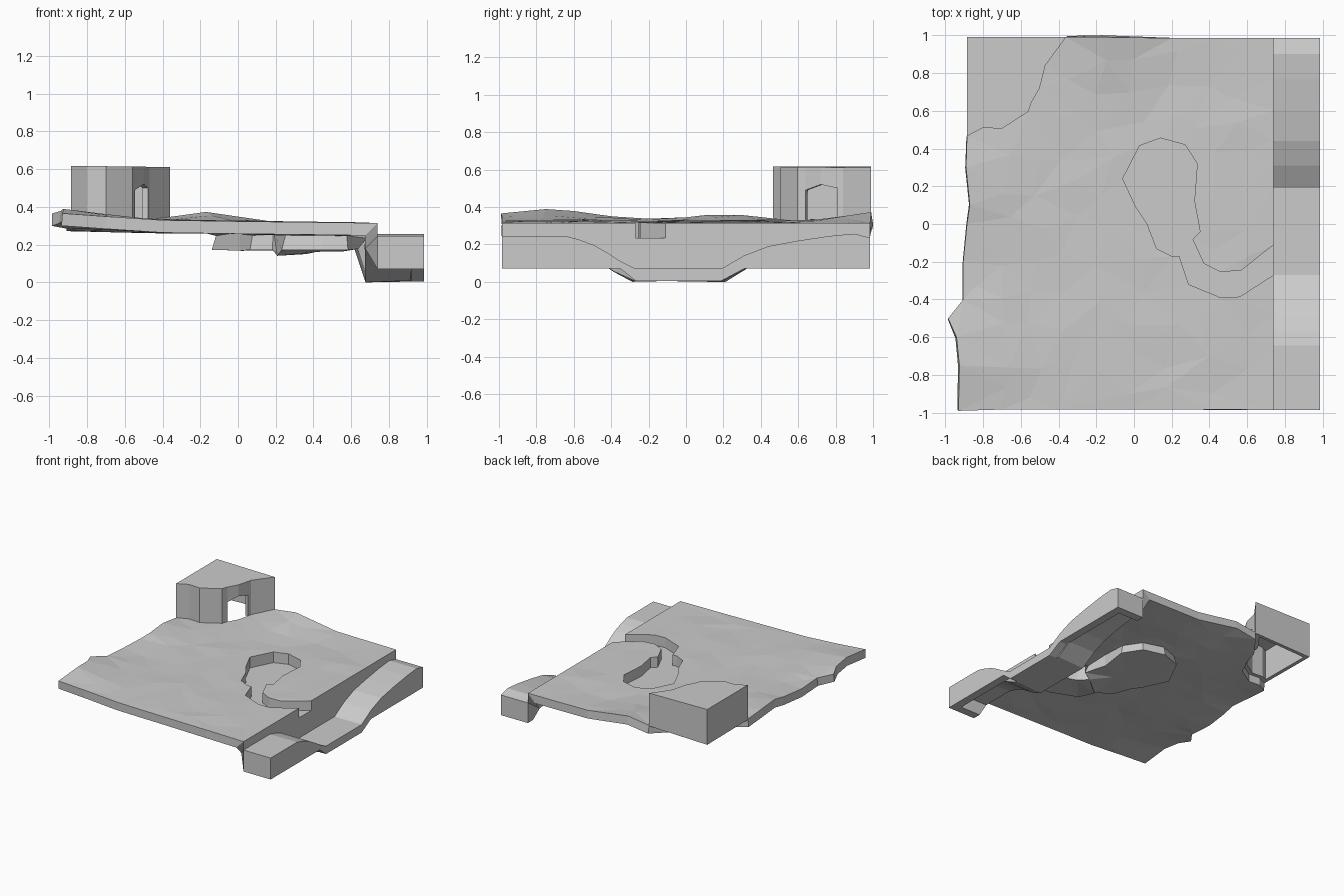
import bpy, bmesh, math, random
from mathutils import Vector
from mathutils.geometry import delaunay_2d_cdt

if "Cube" in bpy.data.objects:
    bpy.data.objects.remove(bpy.data.objects["Cube"])

random.seed(4)
EDGE_X, RIVER_X, FLOOR_Z, RIM_Z = 0.74, 0.985, 0.235, 0.07


# Ground height: gentle slope with a few soft mounds (x, y, height, radius)
MOUNDS = [(-0.95, -0.75, 0.055, 0.32), (-0.9, 0.2, 0.03, 0.2), (-0.17, 1.0, 0.048, 0.2),
          (-0.3, -0.6, 0.008, 0.15), (0.25, 0.75, -0.012, 0.2)]


def height(x, y):
    z = 0.323 - 0.012 * x
    for mx, my, h, r in MOUNDS:
        z += h * math.exp(-((x - mx) ** 2 + (y - my) ** 2) / (r * r))
    return z


def inside(p, poly):
    hit = False
    for (x1, y1), (x2, y2) in zip(poly, poly[1:] + poly[:1]):
        if (y1 > p[1]) != (y2 > p[1]) and p[0] < (x2 - x1) * (p[1] - y1) / (y2 - y1) + x1:
            hit = not hit
    return hit


class Sheet:
    """Open surface with welded points, thickened on its inner side."""

    def __init__(self):
        self.bm, self.pts = bmesh.new(), {}

    def face(self, coords):
        vs = []
        for c in coords:
            key = tuple(round(v, 4) for v in c)
            if key not in self.pts:
                self.pts[key] = self.bm.verts.new(key)
            if self.pts[key] not in vs:
                vs.append(self.pts[key])
        if len(vs) > 2:
            self.bm.faces.new(vs)

    def wall(self, a, col_a, b, col_b):
        # Upright panel between two columns of heights, listed low to high
        self.face([(*a, z) for z in col_a] + [(*b, z) for z in reversed(col_b)])

    def finish(self, name, thickness):
        bm = self.bm
        bmesh.ops.recalc_face_normals(bm, faces=bm.faces)
        if sum(f.normal.z * f.calc_area() for f in bm.faces) < 0:
            bmesh.ops.reverse_faces(bm, faces=bm.faces)
        bmesh.ops.triangulate(bm, faces=[f for f in bm.faces if len(f.verts) > 4])
        me = bpy.data.meshes.new(name)
        bm.to_mesh(me)
        bm.free()
        ob = bpy.data.objects.new(name, me)
        bpy.context.collection.objects.link(ob)
        mod = ob.modifiers.new("thickness", 'SOLIDIFY')
        mod.thickness, mod.offset, mod.use_even_offset = thickness, -1, True
        return ob


# Profiles: river bed along y, pond outline, cave front and plate outline
river = [(-0.985, 0.245), (-0.645, 0.245), (-0.57, 0.225), (-0.49, 0.195), (-0.42, 0.155),
         (-0.35, 0.11), (-0.27, 0.07), (-0.11, 0.07), (0.19, 0.07), (0.31, 0.14), (0.44, 0.19),
         (0.6, 0.22), (0.77, 0.245), (0.9, 0.257), (0.985, 0.235)]
pond = [(EDGE_X, -0.27), (0.56, -0.385), (0.46, -0.39), (0.29, -0.32), (0.24, -0.17), (0.2, -0.17),
        (0.12, -0.13), (0.07, 0.0), (0.01, 0.09), (-0.06, 0.24), (0.03, 0.415), (0.14, 0.455),
        (0.27, 0.42), (0.335, 0.32), (0.32, 0.12), (0.35, -0.04), (0.31, -0.08), (0.37, -0.21),
        (0.46, -0.255), (0.57, -0.245), (EDGE_X, -0.11)]
cave = [(-0.36, 0.99), (-0.47, 0.84), (-0.477, 0.81), (-0.5, 0.72), (-0.545, 0.64),
        (-0.56, 0.595), (-0.7, 0.505), (-0.8, 0.51), (-0.885, 0.465)]
outline = ([(-0.93, -0.99), (-0.7, -0.983), (-0.4, -0.983), (0, -0.983), (0.4, -0.983)]
           + [(EDGE_X, y) for y, z in river]
           + [(0.45, 0.985), (0.2, 0.985), (-0.17, 0.99)] + cave
           + [(-0.89, 0.3), (-0.87, 0.1), (-0.885, 0), (-0.905, -0.2), (-0.905, -0.4),
              (-0.985, -0.5), (-0.94, -0.6), (-0.925, -0.75)])

# Ground plate and pond floor, triangulated around the outlines
fixed = outline + pond
grid = []
for i in range(10):
    for j in range(11):
        p = (-0.88 + 0.18 * i + random.uniform(-0.05, 0.05), -0.9 + 0.18 * j + random.uniform(-0.05, 0.05))
        near = min(math.dist(p, q) for q in fixed)
        if near > 0.07 and p[0] < 0.68 and abs(p[1]) < 0.93 and inside(p, outline):
            grid.append(p)
n, m = len(outline), len(pond)
edges = [(i, (i + 1) % n) for i in range(n)] + [(n + i, n + i + 1) for i in range(m - 1)]
verts, _, tris, *_ = delaunay_2d_cdt([Vector(p) for p in fixed + grid], edges, [], 0, 1e-5)

ground = Sheet()
for t in tris:
    tri = [(verts[i].x, verts[i].y) for i in t]
    mid = (sum(p[0] for p in tri) / 3, sum(p[1] for p in tri) / 3)
    if not inside(mid, outline):
        continue
    wet = inside(mid, pond)
    ground.face([(x, y, FLOOR_Z if wet else height(x, y) + random.Random(x * 31 + y).uniform(-0.004, 0.004)
                  * ((x, y) not in fixed and min(math.dist((x, y), q) for q in fixed) > 0.05))
                 for x, y in tri])

# Pond banks
for a, b in zip(pond, pond[1:]):
    ground.wall(a, [FLOOR_Z, height(*a)], b, [FLOOR_Z, height(*b)])

# Cliff, river bed and outer drop along the right side
mouth = (-0.27, -0.11)
for (y1, z1), (y2, z2) in zip(river, river[1:]):
    cols = []
    for y, z in ((y1, z1), (y2, z2)):
        col = [z] + ([FLOOR_Z] if y in mouth else [])
        if (y1, y2) != mouth:
            col.append(height(EDGE_X, y))
        cols.append(col)
    ground.wall((EDGE_X, y1), cols[0], (EDGE_X, y2), cols[1])
    ground.face([(EDGE_X, y1, z1), (RIVER_X, y1, z1), (RIVER_X, y2, z2), (EDGE_X, y2, z2)])
    low1, low2 = (0.005 if z <= RIM_Z else RIM_Z for z in (z1, z2))
    ground.wall((RIVER_X, y1), [low1, z1], (RIVER_X, y2), [low2, z2])
for y, z in (river[0], river[-1]):
    ground.wall((EDGE_X, y), [RIM_Z, z], (RIVER_X, y), [RIM_Z, z])
ground.finish("ground_with_pond_and_river", 0.066)

# Cave in the back left corner, with an arched doorway and an open floor
door = {2: 0.50, 3: 0.52, 4: 0.49}
foot = cave + [(-0.885, 0.99)]
rock = Sheet()


def roof(p):
    return 0.606 - 0.013 * p[0]


for i, a in enumerate(foot):
    k = (i + 1) % len(foot)
    b = foot[k]
    cols = []
    for idx, p in ((i, a), (k, b)):
        col = [door[idx]] if idx in door else []
        if not (i in door and k in door):
            col.insert(0, height(*p) - 0.005)
        cols.append(col + [roof(p)])
    rock.wall(a, cols[0], b, cols[1])
rock.face([(*p, roof(p)) for p in foot])
rock.finish("cave", 0.03)
